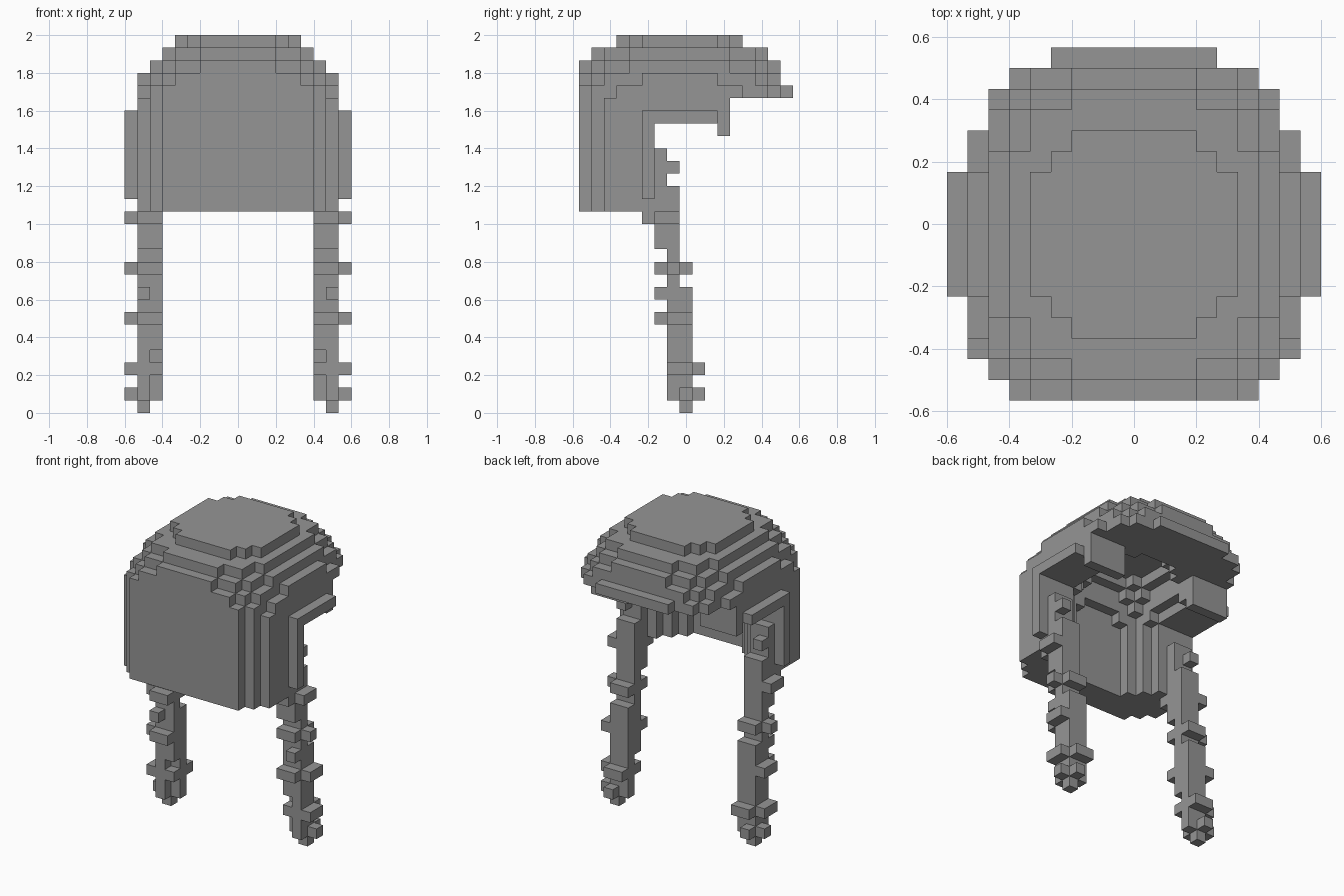
import bpy
import bmesh
from mathutils import Vector

if "Cube" in bpy.data.objects:
    bpy.data.objects.remove(bpy.data.objects["Cube"], do_unlink=True)

UNIT = 1 / 15  # edge of one block
DEPTH = 17     # blocks from front to back

gray = bpy.data.materials.new("hair_gray")
gray.use_nodes = True
gray.diffuse_color = (0.3, 0.3, 0.3, 1)
gray.node_tree.nodes["Principled BSDF"].inputs["Base Color"].default_value = gray.diffuse_color


def box(xs, ys, zs):
    """Block cells of a box, each range given as (start, stop)."""
    return {(i, j, k) for i in range(*xs) for j in range(*ys) for k in range(*zs)}


def layer(slabs, zs):
    """Union of centred slabs, each given as (half width, start, stop)."""
    cells = set()
    for half, start, stop in slabs:
        cells |= box((-half, half), (start, stop), zs)
    return cells


def mirrored(cells):
    return {(-1 - i, j, k) for i, j, k in cells}


def build(name, cells):
    """Outer skin of a group of block cells, with flat areas merged."""
    bm = bmesh.new()
    verts = {}

    def corner(p):
        key = tuple(p)
        if key not in verts:
            verts[key] = bm.verts.new(((p[0]) * UNIT, (p[1] - DEPTH / 2) * UNIT, p[2] * UNIT))
        return verts[key]

    for cell in sorted(cells):
        for axis in range(3):
            u, v = Vector((0, 0, 0)), Vector((0, 0, 0))
            u[(axis + 1) % 3] = 1
            v[(axis + 2) % 3] = 1
            for side in (0, 1):
                near = list(cell)
                near[axis] += 2 * side - 1
                if tuple(near) in cells:
                    continue
                base = Vector(cell)
                base[axis] += side
                loop = [base, base + u, base + u + v, base + v]
                if not side:
                    loop.reverse()
                bm.faces.new([corner([round(c) for c in p]) for p in loop])
    bmesh.ops.dissolve_limit(bm, angle_limit=0.01, verts=bm.verts[:], edges=bm.edges[:])
    mesh = bpy.data.meshes.new(name)
    bm.to_mesh(mesh)
    bm.free()
    mesh.materials.append(gray)
    obj = bpy.data.objects.new(name, mesh)
    bpy.context.collection.objects.link(obj)


# Stepped crown
crown = {
    29: [(3, 3, 13), (4, 4, 12), (5, 5, 11)],
    28: [(3, 1, 15), (5, 2, 14), (6, 4, 12)],
    27: [(3, 0, 16), (5, 1, 15), (6, 2, 14), (7, 4, 12)],
    26: [(5, 0, 16), (6, 1, 15), (7, 2, 14), (8, 5, 11)],
    25: [(4, 0, 17), (6, 0, 16), (7, 1, 15), (8, 3, 13)],
}
cap = set()
for k, slabs in crown.items():
    cap |= layer(slabs, (k, k + 1))

# Straight curtain below the crown, reaching past the temples only at the top
for zs, stop in (((16, 23), 6), ((23, 25), 12)):
    cap |= layer([(6 + n, n, stop) for n in range(3)], zs)

# Head cavity: round shaft that closes in steps to a dome
cap -= layer(crown[29], (16, 23))
dome = {
    23: [(2, 3, 13), (4, 4, 12), (5, 6, 10)],
    24: [(3, 4, 12), (4, 5, 12)],
    25: [(2, 4, 12), (3, 5, 11), (4, 6, 10)],
    26: [(2, 5, 11), (3, 6, 10)],
}
for k, slabs in dome.items():
    cap -= layer(slabs, (k, k + 1))

# Locks hanging in front of the temples, and raised strips on the sides
lock = box((4, 8), (11, 12), (22, 23))
strip = box((8, 9), (5, 11), (23, 24)) | box((8, 9), (5, 6), (17, 23))
for part in (lock, strip):
    cap |= part | mirrored(part)
build("hair_cap", cap)

# Braid core: (start, stop) in depth for successive heights
braid = box((7, 8), (8, 9), (0, 1))
core = [(1, 10, 7, 9), (10, 11, 7, 8), (11, 12, 7, 9), (12, 13, 7, 8), (13, 18, 6, 8),
        (18, 21, 6, 7)]
for low, high, start, stop in core:
    braid |= box((6, 8), (start, stop), (low, high))

# Notches on the inner front edge of the braid
braid -= {(6, 7, 1), (6, 7, 2), (6, 7, 4)}

# Knots sticking out of the braid
for k, start, stop in ((1, 8, 9), (3, 7, 9), (7, 7, 9), (11, 7, 8), (15, 6, 8)):
    braid |= box((8, 9), (start, stop), (k, k + 1))
for k, j in ((7, 6), (11, 6), (15, 5), (3, 9)):
    braid |= box((6, 8), (j, j + 1), (k, k + 1))
braid |= {(7, 9, 1), (7, 6, 9), (7, 7, 19)}

build("left_braid", braid)
build("right_braid", mirrored(braid))
